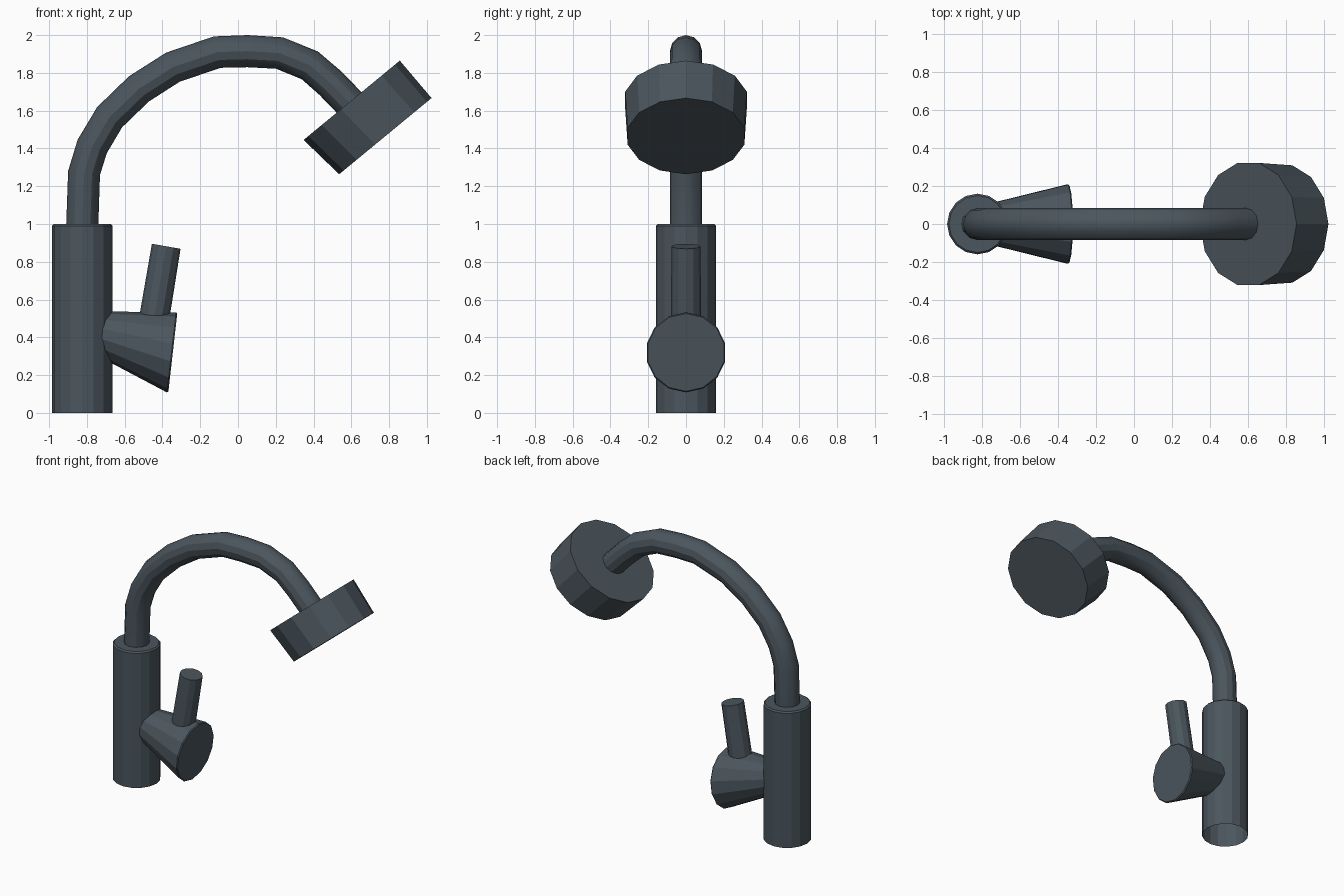
import bpy, bmesh, math
from mathutils import Vector

if "Cube" in bpy.data.objects:
    bpy.data.objects.remove(bpy.data.objects["Cube"])

metal = bpy.data.materials.new("dark slate metal")
metal.diffuse_color = (0.07, 0.092, 0.11, 1)
metal.use_nodes = True
metal.node_tree.nodes["Principled BSDF"].inputs["Base Color"].default_value = metal.diffuse_color


def loft(name, rings, sides, cap_start=True, cap_end=True, smooth=30, phase=0.0):
    """Skin round rings (x, z, radius, tilt) lying along a path in the y = 0 plane.
    tilt is the path direction in degrees, measured from +x towards +z."""
    bm = bmesh.new()
    loops = []
    for x, z, r, tilt in rings:
        t = math.radians(tilt)
        up = Vector((-math.sin(t), 0, math.cos(t)))
        side = Vector((0, 1, 0))
        loop = []
        for i in range(sides):
            a = 2 * math.pi * i / sides + phase
            loop.append(bm.verts.new(Vector((x, 0, z)) + r * (math.cos(a) * up + math.sin(a) * side)))
        loops.append(loop)
    for a, b in zip(loops, loops[1:]):
        for i in range(sides):
            j = (i + 1) % sides
            bm.faces.new((a[i], b[i], b[j], a[j]))
    if cap_start:
        bm.faces.new(loops[0])
    if cap_end:
        bm.faces.new(loops[-1][::-1])
    bmesh.ops.recalc_face_normals(bm, faces=bm.faces)
    me = bpy.data.meshes.new(name)
    bm.to_mesh(me)
    bm.free()
    me.materials.append(metal)
    ob = bpy.data.objects.new(name, me)
    bpy.context.collection.objects.link(ob)
    if smooth:
        bpy.ops.object.select_all(action='DESELECT')
        ob.select_set(True)
        bpy.context.view_layer.objects.active = ob
        bpy.ops.object.shade_smooth_by_angle(angle=math.radians(smooth))
    return ob


# Upright column, open underneath, with a small bevel on the top rim
loft("column", [(-0.825, 0, 0.16, 90), (-0.825, 0.99, 0.16, 90), (-0.825, 1.0, 0.15, 90)],
     16, cap_start=False, smooth=0)

# Curved spout pipe
path = [(-0.825, 0.98), (-0.815, 1.27), (-0.772, 1.41), (-0.68, 1.565), (-0.525, 1.715),
        (-0.345, 1.83), (-0.11, 1.91), (0.05, 1.915), (0.22, 1.905), (0.38, 1.84),
        (0.49, 1.745), (0.63, 1.60)]
rings = []
for i, (x, z) in enumerate(path):
    p, n = path[max(i - 1, 0)], path[min(i + 1, len(path) - 1)]
    rings.append((x, z, 0.085, math.degrees(math.atan2(n[1] - p[1], n[0] - p[0]))))
loft("spout_pipe", rings, 12)

# Round spray head, tilted down and outwards
loft("spray_head", [(0.602, 1.655, 0.33, -50.5), (0.78, 1.465, 0.317, -50.5)], 14, smooth=0)

# Flared valve body growing out of the column
loft("valve_body", [(-0.80, 0.44, 0.10, -10), (-0.352, 0.32, 0.213, -6.5), (-0.345, 0.32, 0.207, -6.5)],
     14, smooth=0)

# Lever handle standing on the valve body
loft("lever_handle", [(-0.452, 0.45, 0.08, 80), (-0.38, 0.882, 0.077, 80)], 12, smooth=0)
